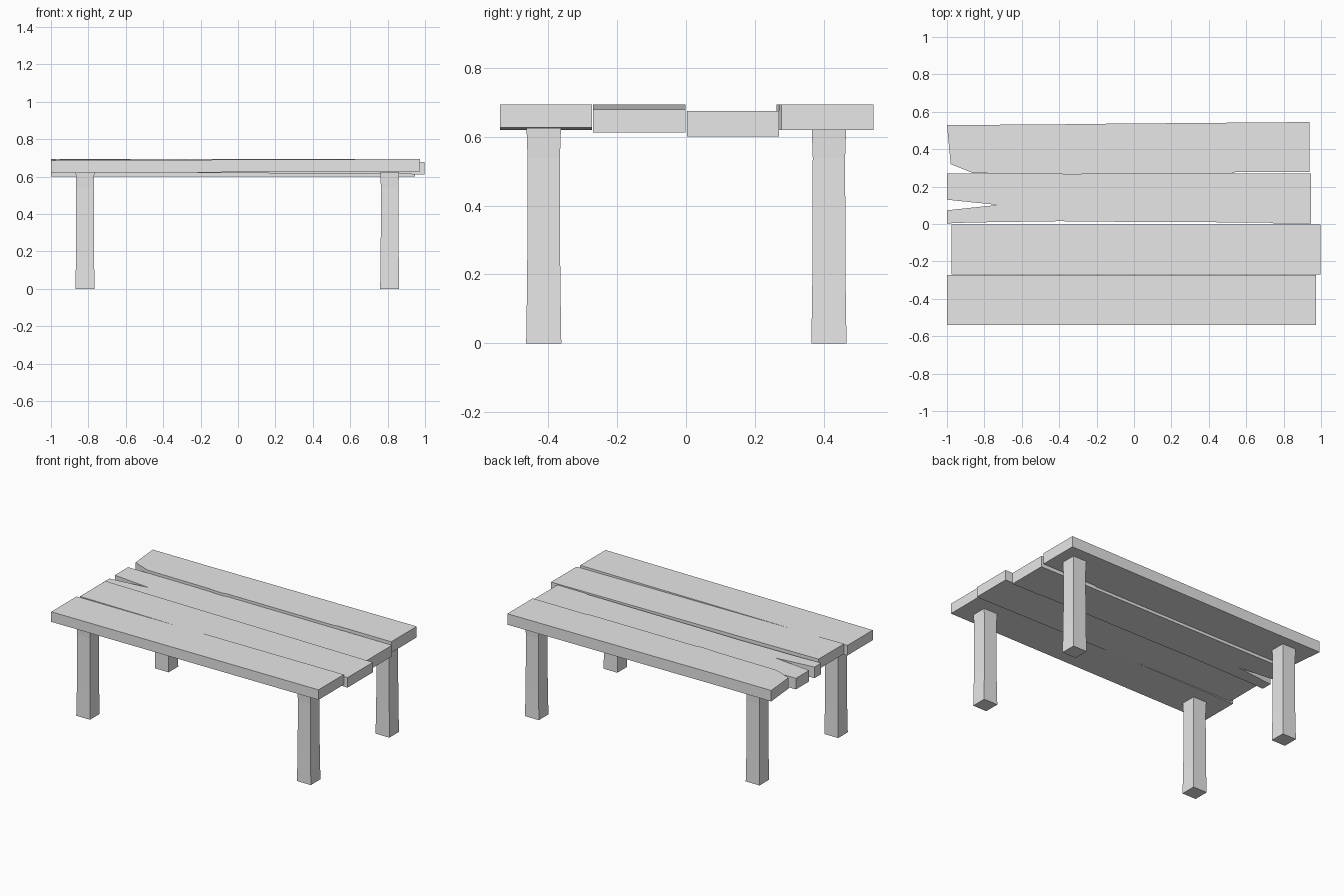
import bpy, bmesh

cube = bpy.data.objects.get("Cube")
if cube:
    bpy.data.objects.remove(cube, do_unlink=True)

# Single weathered grey
grey = bpy.data.materials.new("plain grey")
grey.use_nodes = True
colour = (0.8, 0.8, 0.8, 1)
grey.diffuse_color = colour
grey.node_tree.nodes["Principled BSDF"].inputs["Base Color"].default_value = colour


def finish(bm, name):
    bmesh.ops.recalc_face_normals(bm, faces=bm.faces)
    mesh = bpy.data.meshes.new(name)
    bm.to_mesh(mesh)
    bm.free()
    mesh.materials.append(grey)
    obj = bpy.data.objects.new(name, mesh)
    bpy.context.collection.objects.link(obj)
    return obj


def plank(name, outline, left_z, right_z, thick):
    """Extrude a top-view outline; its base runs from left_z to right_z."""
    bm = bmesh.new()

    def base(x):
        return left_z + (right_z - left_z) * (x + 1) / 2

    low = [bm.verts.new((x, y, base(x))) for x, y in outline]
    high = [bm.verts.new((x, y, base(x) + thick)) for x, y in outline]
    bm.faces.new(low)
    bm.faces.new(high)
    for i in range(len(outline)):
        j = (i + 1) % len(outline)
        bm.faces.new((low[i], low[j], high[j], high[i]))
    return finish(bm, name)


def box_outline(x0, x1, y0, y1):
    return [(x0, y0), (x1, y0), (x1, y1), (x0, y1)]


# Two straight, slightly tilted front planks
plank("front_plank", box_outline(-1, 0.972, -0.54, -0.273), 0.62, 0.627, 0.067)
plank("front_middle_plank", box_outline(-0.977, 0.997, -0.27, -0.002),
      0.626, 0.612, 0.067)

# Split plank with a wedge-shaped crack in its right end
plank("split_plank", [
    (-1, 0.003), (-0.88, 0.008), (-0.4, 0.015), (-0.1, 0.012), (0.72, 0.008),
    (0.75, 0.003), (0.947, 0.003), (0.947, 0.27), (-1, 0.27),
    (-1, 0.13), (-0.73, 0.102), (-1, 0.073)], 0.601, 0.601, 0.074)

# Back plank with a broken corner and worn edges
plank("back_plank", [
    (-0.98, 0.32), (-0.86, 0.272), (-0.4, 0.268), (-0.35, 0.263),
    (-0.29, 0.263), (-0.27, 0.269), (0.52, 0.27), (0.54, 0.277),
    (0.937, 0.277), (0.937, 0.545), (-0.15, 0.536), (-0.56, 0.531),
    (-1, 0.53)], 0.62, 0.62, 0.073)


# Legs with a slightly narrowed waist
def leg(name, cx, cy):
    bm = bmesh.new()
    rings = []
    for z, r in ((0, 0.051), (0.2, 0.048), (0.54, 0.047), (0.625, 0.05)):
        rings.append([bm.verts.new((cx + sx * r, cy + sy * r, z))
                      for sx, sy in ((-1, -1), (1, -1), (1, 1), (-1, 1))])
    bm.faces.new(rings[0])
    bm.faces.new(rings[-1])
    for a, b in zip(rings, rings[1:]):
        for i in range(4):
            j = (i + 1) % 4
            bm.faces.new((a[i], a[j], b[j], b[i]))
    return finish(bm, name)


for side, x in (("right", -0.818), ("left", 0.811)):
    for end, y in (("front", -0.413), ("back", 0.415)):
        leg(f"{end}_{side}_leg", x, y)
